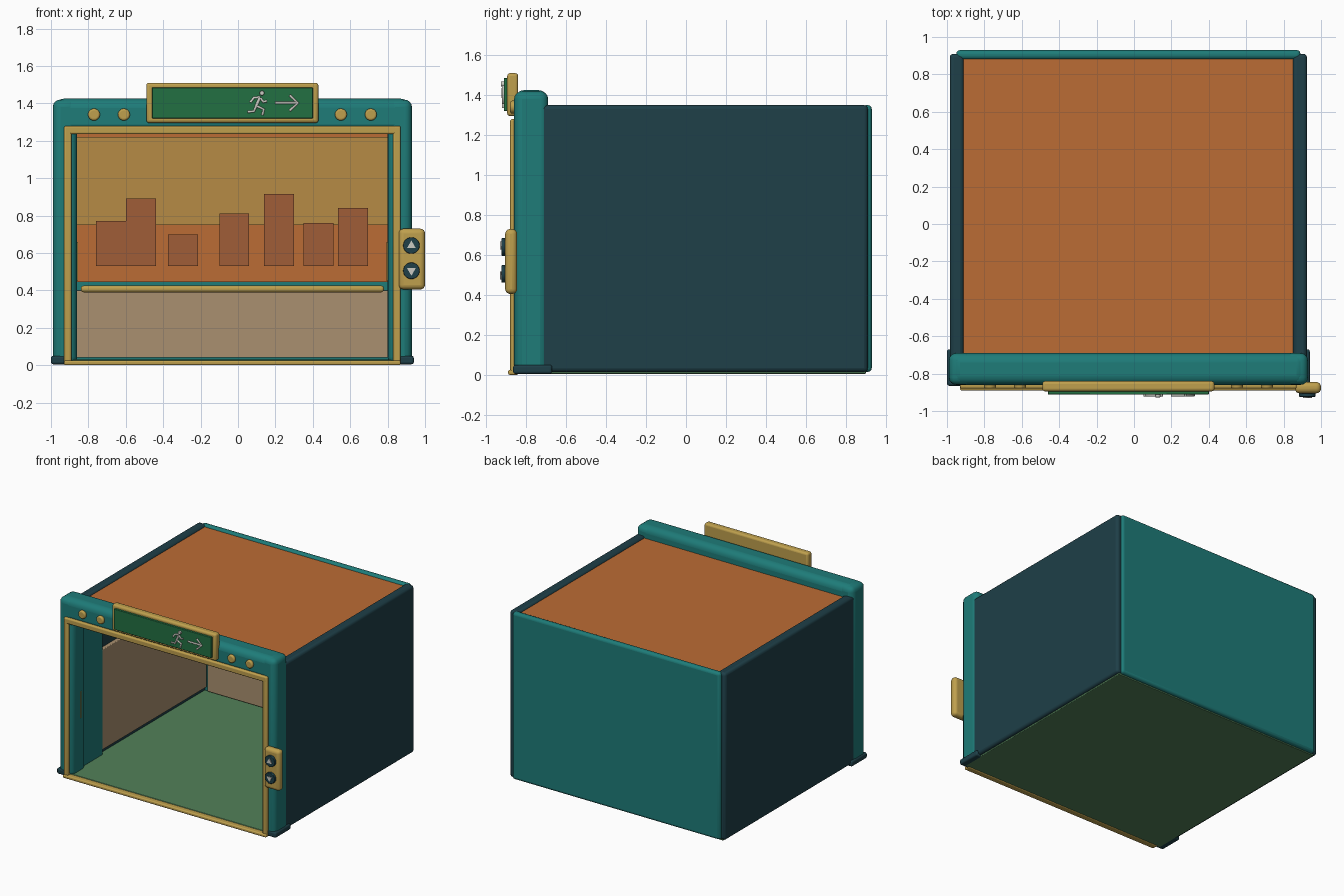
import bpy, math
from mathutils import Vector

if "Cube" in bpy.data.objects:
    bpy.data.objects.remove(bpy.data.objects["Cube"])

CX = -0.03  # the cabin is centred slightly left because the call panel sticks out


def mat(name, r, g, b):
    m = bpy.data.materials.new(name)
    m.diffuse_color = (r, g, b, 1)
    m.use_nodes = True
    m.node_tree.nodes["Principled BSDF"].inputs["Base Color"].default_value = m.diffuse_color
    return m


TEAL = mat("teal", 0.013, 0.20, 0.19)
DARK = mat("dark_blue", 0.013, 0.05, 0.065)
ORANGE = mat("orange", 0.50, 0.15, 0.035)
GOLD = mat("gold", 0.52, 0.35, 0.075)
SIGN = mat("sign_green", 0.016, 0.16, 0.055)
FLOOR = mat("floor_green", 0.085, 0.22, 0.10)
BEIGE = mat("beige", 0.40, 0.28, 0.16)
SKY = mat("sky_tan", 0.47, 0.26, 0.06)
BRICK = mat("building_brown", 0.35, 0.11, 0.038)
PALE = mat("pale", 0.60, 0.60, 0.55)


def finish(ob, name, m, bevel=0, seg=3):
    ob.name = name
    ob.data.materials.append(m)
    if bevel:
        b = ob.modifiers.new("bevel", 'BEVEL')
        b.width, b.segments = bevel, seg
        b.limit_method = 'ANGLE'
    bpy.ops.object.shade_smooth_by_angle(angle=math.radians(35))
    return ob


def box(name, x, y, z, m, bevel=0, seg=3):
    bpy.ops.mesh.primitive_cube_add(size=1)
    ob = bpy.context.object
    for v in ob.data.vertices:
        v.co = [r[0] + (c + 0.5) * (r[1] - r[0]) for r, c in zip((x, y, z), v.co)]
    return finish(ob, name, m, bevel, seg)


def disc(name, x, z, r, y0, y1, m, bevel=0, sides=28, turn=0):
    # cylinder whose axis runs front to back
    bpy.ops.mesh.primitive_cylinder_add(vertices=sides, radius=r, depth=y1 - y0,
                                        location=(x, (y0 + y1) / 2, z),
                                        rotation=(math.pi / 2, turn, 0))
    return finish(bpy.context.object, name, m, bevel)


def rod(name, pts, r, m, flat=None):
    # round tube along straight segments
    cu = bpy.data.curves.new(name, 'CURVE')
    cu.dimensions = '3D'
    cu.bevel_depth, cu.bevel_resolution, cu.use_fill_caps = r, 3, True
    sp = cu.splines.new('POLY')
    sp.points.add(len(pts) - 1)
    for p, q in zip(sp.points, pts):
        p.co = (*q, 1)
    ob = bpy.data.objects.new(name, cu)
    bpy.context.collection.objects.link(ob)
    cu.materials.append(m)
    return ob


def pair(name, x, y, z, m, bevel=0, seg=3):
    # mirrored left and right parts, x measured outward from the cabin centre
    for side, s in (("left", -1), ("right", 1)):
        xs = sorted((CX + s * x[0], CX + s * x[1]))
        box(f"{side}_{name}", xs, y, z, m, bevel, seg)


# cabin shell
pair("wall", (0.88, 0.955), (-0.75, 0.91), (0.015, 1.35), DARK, 0.02)
box("back_wall", (-0.95, 0.89), (0.88, 0.93), (0.015, 1.35), TEAL, 0.02)
box("ceiling", (-0.92, 0.86), (-0.72, 0.89), (1.28, 1.335), ORANGE)
box("floor", (-0.96, 0.90), (-0.85, 0.90), (0.005, 0.03), FLOOR, 0.005)

# door frame
pair("column", (0.83, 0.96), (-0.86, -0.69), (0.005, 1.42), TEAL, 0.04, 4)
box("lintel", (-0.98, 0.92), (-0.86, -0.69), (1.24, 1.425), TEAL, 0.05, 4)
pair("column_foot", (0.87, 0.97), (-0.865, -0.67), (0.005, 0.05), DARK, 0.012)
pair("gold_trim", (0.86, 0.90), (-0.88, -0.845), (0.005, 1.28), GOLD, 0.01)
box("top_gold_trim", (-0.93, 0.87), (-0.88, -0.845), (1.235, 1.28), GOLD, 0.01)
box("threshold", (-0.93, 0.87), (-0.89, -0.84), (0.0, 0.025), GOLD, 0.008)

# open sliding doors with their slim pulls
pair("open_door", (0.85, 0.885), (-0.80, -0.45), (0.03, 1.26), TEAL, 0.006)
pair("door_pull", (0.825, 0.835), (-0.765, -0.755), (0.45, 0.66), GOLD)

# side wall panels, back wall lower panel and handrail
pair("side_panel", (0.85, 0.885), (-0.46, 0.86), (0.07, 0.87), BEIGE, 0.005)
box("back_lower_panel", (-0.87, 0.81), (0.855, 0.885), (0.04, 0.40), BEIGE, 0.005)
box("handrail", (-0.84, 0.78), (0.80, 0.835), (0.39, 0.425), GOLD, 0.014)
for i, x in enumerate((-0.65, CX, 0.59)):
    disc(f"handrail_bracket_{i}", x, 0.407, 0.01, 0.82, 0.885, GOLD, sides=12)

# skyline picture on the back wall
box("picture_ground", (-0.87, 0.81), (0.86, 0.885), (0.445, 1.235), ORANGE)
box("picture_sky", (-0.865, 0.80), (0.85, 0.865), (0.75, 1.22), SKY)
for i, (x, top) in enumerate(((-0.76, 0.77), (-0.598, 0.89), (-0.375, 0.70), (-0.10, 0.81),
                              (0.14, 0.915), (0.35, 0.76), (0.535, 0.84))):
    box(f"skyline_building_{i}", (x, x + 0.16), (0.835, 0.86), (0.53, top), BRICK)

# lintel lamps
for i, d in enumerate((-0.74, -0.58, 0.58, 0.74)):
    disc(f"lamp_{i}", CX + d, 1.34, 0.032, -0.88, -0.85, GOLD, 0.01)

# sign box with running figure and arrow
box("sign_box", (-0.49, 0.43), (-0.895, -0.84), (1.295, 1.51), GOLD, 0.015)
box("sign_face", (-0.46, 0.40), (-0.912, -0.88), (1.32, 1.485), SIGN, 0.004)
Y = -0.915
disc("figure_head", 0.128, 1.455, 0.013, -0.927, -0.905, PALE, 0.003, 16)
strokes = {
    "figure_body": ((0.118, 1.433), (0.098, 1.387)),
    "figure_front_arm": ((0.118, 1.43), (0.135, 1.408), (0.155, 1.412)),
    "figure_back_arm": ((0.118, 1.433), (0.085, 1.43), (0.066, 1.405)),
    "figure_front_leg": ((0.098, 1.387), (0.138, 1.368), (0.13, 1.337)),
    "figure_back_leg": ((0.098, 1.387), (0.085, 1.357), (0.05, 1.355)),
    "arrow_shaft": ((0.197, 1.402), (0.318, 1.402)),
    "arrow_head": ((0.275, 1.444), (0.32, 1.402), (0.275, 1.36)),
}
for name, pts in strokes.items():
    rod(name, [(x, Y, z) for x, z in pts], 0.0085 if "body" in name else 0.007, PALE)

# call panel with up and down buttons
box("call_panel", (0.86, 1.0), (-0.905, -0.845), (0.405, 0.73), GOLD, 0.025, 4)
for name, z, turn in (("up", 0.64, 0), ("down", 0.505, math.pi)):
    disc(f"{name}_button", 0.927, z, 0.044, -0.924, -0.895, DARK, 0.004)
    # triangular marker on the button
    bpy.ops.mesh.primitive_cone_add(vertices=3, radius1=0.027, radius2=0.027, depth=0.01)
    tri = bpy.context.object
    s = 1 if turn == 0 else -1
    for v in tri.data.vertices:
        a, b, c = v.co
        k = max(range(3), key=lambda j: a * math.cos(math.pi / 2 + j * 2.0944)
                + b * math.sin(math.pi / 2 + j * 2.0944))
        t = math.pi / 2 + k * 2.0944
        v.co = Vector((0.927 + s * 0.027 * math.cos(t), -0.925 + c, z + s * 0.027 * math.sin(t)))
    finish(tri, f"{name}_marker", PALE)
